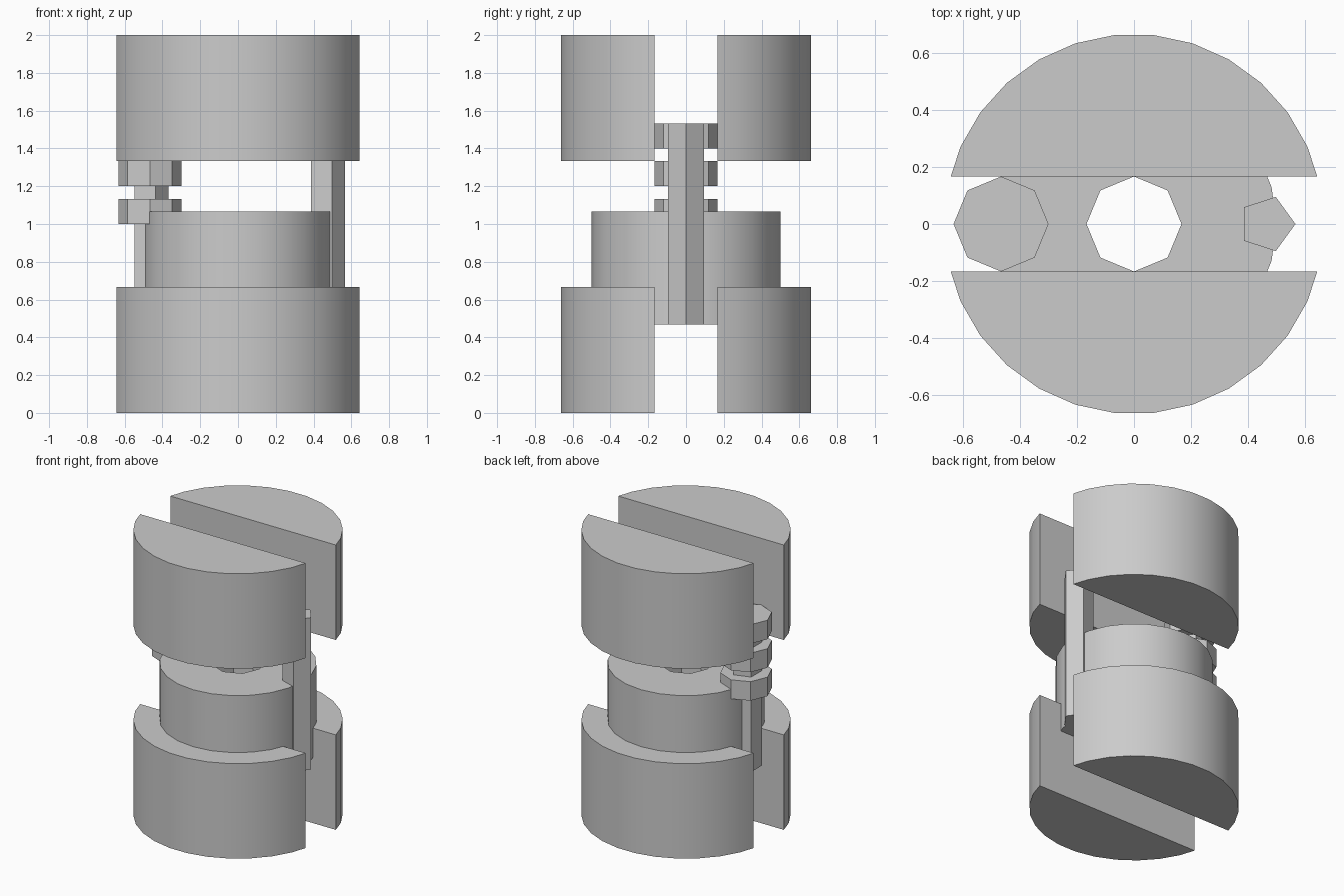
import bpy
import bmesh
from math import cos, sin, tau

cube = bpy.data.objects.get("Cube")
if cube:
    bpy.data.objects.remove(cube, do_unlink=True)

# One grey for every part
grey = bpy.data.materials.new("plain_grey")
grey.use_nodes = True
colour = (0.6, 0.6, 0.6, 1)
grey.diffuse_color = colour
grey.node_tree.nodes["Principled BSDF"].inputs["Base Color"].default_value = colour

U = 1 / 15          # design module
SLOT = 2.5 * U      # half width of the slot
PIN_X = 7 * U       # pin distance from the axis


def circle(bm, r, n, z, x=0):
    return [bm.verts.new((x + r * cos(tau * i / n), r * sin(tau * i / n), z))
            for i in range(n)]


def extrude_up(bm, faces, height):
    new = bmesh.ops.extrude_face_region(bm, geom=faces)["geom"]
    verts = [v for v in new if isinstance(v, bmesh.types.BMVert)]
    bmesh.ops.translate(bm, verts=verts, vec=(0, 0, height))


def finish(bm, name):
    bmesh.ops.recalc_face_normals(bm, faces=bm.faces[:])
    mesh = bpy.data.meshes.new(name)
    bm.to_mesh(mesh)
    bm.free()
    mesh.materials.append(grey)
    ob = bpy.data.objects.new(name, mesh)
    bpy.context.collection.objects.link(ob)
    bpy.ops.object.select_all(action='DESELECT')
    ob.select_set(True)
    bpy.context.view_layer.objects.active = ob
    bpy.ops.object.shade_smooth_by_angle(angle=tau / 12)
    return ob


def prism(r, n, z0, z1, x=0):
    bm = bmesh.new()
    face = bm.faces.new(circle(bm, r, n, z0, x))
    extrude_up(bm, [face], z1 - z0)
    return bm


# Lower and upper drums, each split in two by the slot
for level, z0, z1 in (("lower", 0, 10 * U), ("upper", 20 * U, 30 * U)):
    for side, s in (("front", -1), ("back", 1)):
        bm = prism(10 * U, 30, z0, z1)
        cut = bmesh.ops.bisect_plane(
            bm, geom=bm.verts[:] + bm.edges[:] + bm.faces[:],
            plane_co=(0, s * SLOT, 0), plane_no=(0, s, 0), clear_inner=True)
        edges = [e for e in cut["geom_cut"] if isinstance(e, bmesh.types.BMEdge)]
        bmesh.ops.edgeloop_fill(bm, edges=edges)
        finish(bm, f"{level}_{side}_half")

# Middle ring with an eight-sided bore
bm = bmesh.new()
outer = circle(bm, 7.5 * U, 24, 7 * U)
inner = circle(bm, SLOT, 8, 7 * U)
sectors = []
for i in range(8):
    rim = [outer[(3 * i + k) % 24] for k in range(4)]
    sectors.append(bm.faces.new([inner[i]] + rim + [inner[(i + 1) % 8]]))
extrude_up(bm, sectors, 9 * U)
finish(bm, "middle_ring")

# Five-sided pins through the ring
finish(prism(1.5 * U, 5, 7 * U, 23 * U, PIN_X), "left_pin")
finish(prism(1.5 * U, 5, 7 * U, 22.5 * U, -PIN_X), "right_pin")

# Stacked discs on the right pin
for i in range(3):
    z = (15 + 3 * i) * U
    finish(prism(2.5 * U, 8, z, z + 2 * U, -PIN_X), f"pin_disc_{i + 1}")
